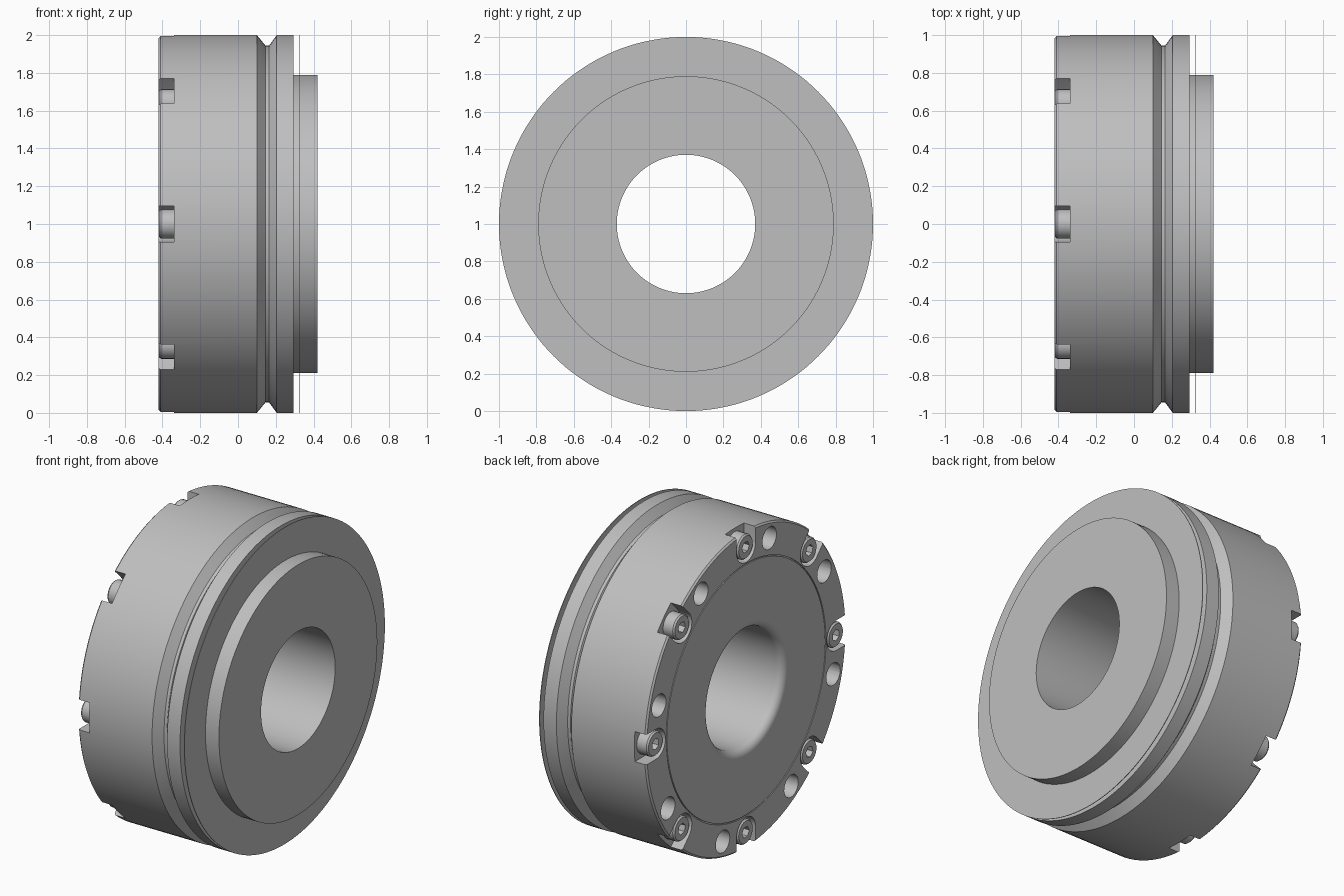
import bpy, bmesh
from math import pi, sin, cos, radians
from mathutils import Matrix, Vector

if "Cube" in bpy.data.objects:
    bpy.data.objects.remove(bpy.data.objects["Cube"])

STEEL = (0.52, 0.52, 0.52, 1)
steel = bpy.data.materials.new("steel grey")
steel.use_nodes = True
steel.diffuse_color = STEEL
steel.node_tree.nodes["Principled BSDF"].inputs["Base Color"].default_value = STEEL

CENTRE = Vector((0, 0, 1))
BACK, FLOOR = -0.42, -0.34      # screw face and slot floor along x
BOLT_R = 0.9                    # bolt circle radius


def finish(bm, name, smooth=True):
    bmesh.ops.recalc_face_normals(bm, faces=bm.faces)
    mesh = bpy.data.meshes.new(name)
    bm.to_mesh(mesh)
    bm.free()
    mesh.materials.append(steel)
    obj = bpy.data.objects.new(name, mesh)
    obj.location = CENTRE
    bpy.context.collection.objects.link(obj)
    if smooth:
        shade(obj)
    return obj


def shade(obj):
    bpy.ops.object.select_all(action='DESELECT')
    obj.select_set(True)
    bpy.context.view_layer.objects.active = obj
    bpy.ops.object.shade_smooth_by_angle(angle=radians(25))


def lathe(profile, name, smooth=True, steps=144):
    """Turn a closed (x, radius) outline about the x axis."""
    bm = bmesh.new()
    verts = [bm.verts.new((x, 0, r)) for x, r in profile]
    edges = [bm.edges.new((v, verts[i - 1])) for i, v in enumerate(verts)]
    bmesh.ops.spin(bm, geom=verts + edges, cent=(0, 0, 0), axis=(1, 0, 0),
                   angle=2 * pi, steps=steps, use_merge=True)
    bmesh.ops.remove_doubles(bm, verts=bm.verts, dist=1e-5)
    return finish(bm, name, smooth)


def prism(bm, outline, x0, x1, angle):
    """Extrude a (sideways, radial) outline along x, turned about the axis."""
    turn = Matrix.Rotation(angle, 4, 'X')
    face = bm.faces.new([bm.verts.new(turn @ Vector((x0, t, r))) for t, r in outline])
    out = bmesh.ops.extrude_face_region(bm, geom=[face])
    moved = [g for g in out["geom"] if isinstance(g, bmesh.types.BMVert)]
    bmesh.ops.translate(bm, verts=moved, vec=(x1 - x0, 0, 0))


def arc(radius, start, end, n):
    return [(radius * cos(start + (end - start) * i / n),
             BOLT_R + radius * sin(start + (end - start) * i / n)) for i in range(n + 1)]


# Main body: bored drum with a rounded bore mouth, V groove and raised hub
BORE, FIL = 0.37, 0.05
mouth = [(BACK + FIL - FIL * sin(a), BORE + FIL - FIL * cos(a))
         for a in (i * pi / 16 for i in range(9))]
body = lathe(mouth + [
    (BACK, 0.79), (BACK + 0.006, 0.79), (BACK + 0.006, 0.797), (BACK, 0.797),
    (BACK, 0.99), (BACK + 0.01, 1.0),
    (0.10, 1.0), (0.145, 0.945), (0.165, 0.945), (0.205, 1.0),
    (0.295, 1.0), (0.295, 0.79), (0.42, 0.79), (0.42, BORE)], "body", smooth=False)

# Cutter: open screw slots and plain holes around the back rim
bm = bmesh.new()
slot = [(0.095, 1.1), (-0.095, 1.1)] + arc(0.095, pi, 2 * pi, 16)
hole = arc(0.07, 0, 2 * pi, 28)[:-1]
for k in range(8):
    prism(bm, slot, BACK - 0.1, FLOOR, k * pi / 4)
    prism(bm, hole, BACK - 0.1, -0.15, k * pi / 4 + radians(15))
cutter = finish(bm, "slot_and_hole_cutter", smooth=False)
cutter.hide_render = True

cut = body.modifiers.new("slots and holes", 'BOOLEAN')
cut.operation = 'DIFFERENCE'
cut.solver = 'EXACT'
cut.object = cutter
bpy.ops.object.select_all(action='DESELECT')
body.select_set(True)
bpy.context.view_layer.objects.active = body
bpy.ops.object.modifier_apply(modifier=cut.name)
bpy.data.objects.remove(cutter)
shade(body)

# Thin plate standing just off the flange
lathe([(0.322, 0.78), (0.322, 1.0), (0.326, 1.0), (0.326, 0.78)], "thin_plate")


# Socket screws: round head with a hexagonal recess
def hex_radius(a):
    return 0.036 * cos(pi / 6) / cos(a % (pi / 3) - pi / 6)


def screw(index):
    bm = bmesh.new()
    turn = Matrix.Rotation(index * pi / 4, 4, 'X')
    n = 24
    top = BACK + 0.003
    rings = []
    for x, r in [(FLOOR + 0.01, 0.078), (top + 0.01, 0.078), (top, 0.07),
                 (top, None), (top + 0.045, None)]:
        ring = []
        for i in range(n):
            a = 2 * pi * i / n + 1e-6
            rad = r or hex_radius(a)
            ring.append(bm.verts.new(turn @ Vector((x, rad * cos(a), BOLT_R + rad * sin(a)))))
        rings.append(ring)
    for low, high in zip(rings, rings[1:]):
        for i in range(n):
            bm.faces.new((low[i - 1], low[i], high[i], high[i - 1]))
    bm.faces.new(rings[0])
    bm.faces.new(rings[-1])
    finish(bm, "socket_screw_%d" % (index + 1))


for k in range(8):
    screw(k)
